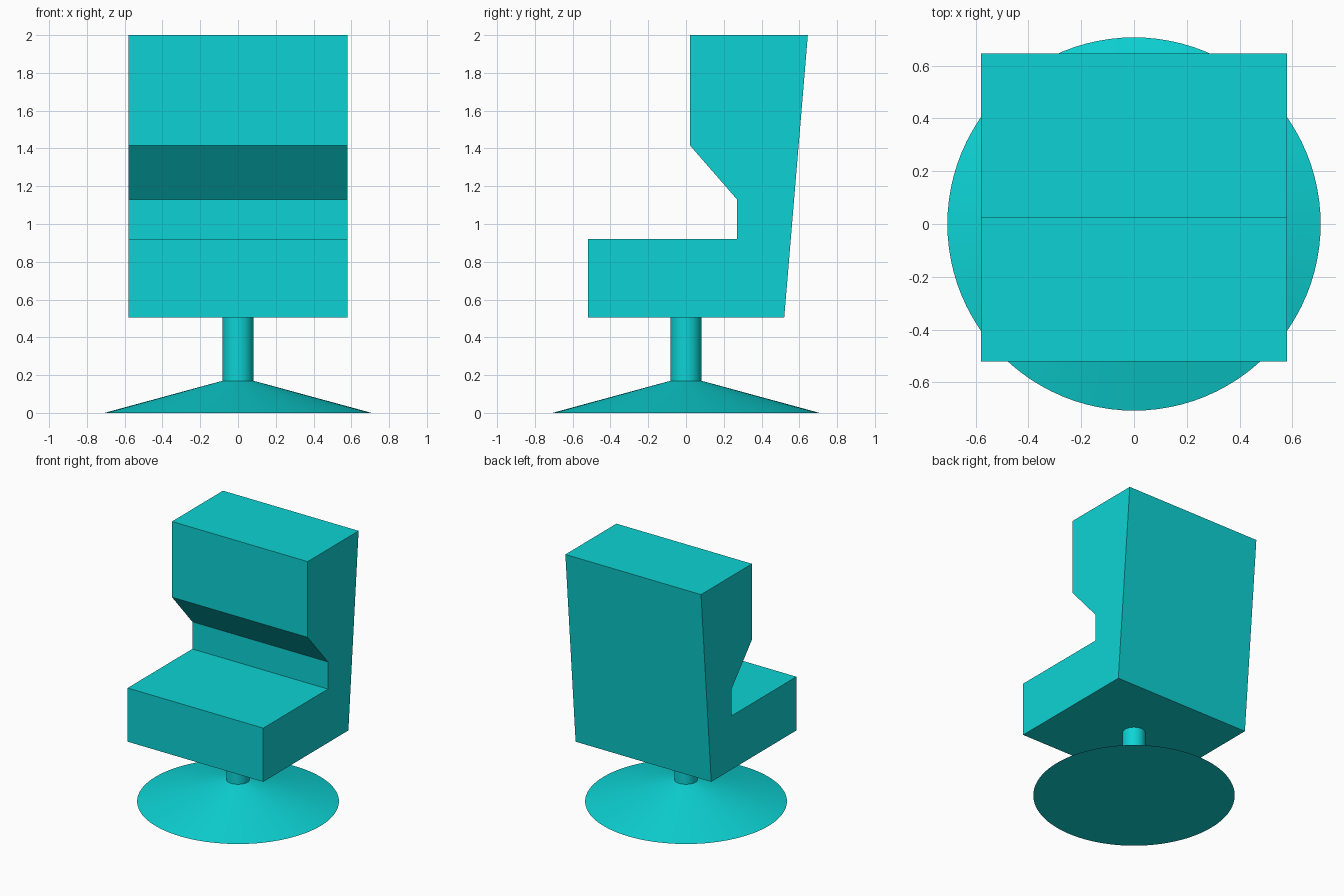
import bpy
import bmesh
import math

cube = bpy.data.objects.get("Cube")
if cube:
    bpy.data.objects.remove(cube, do_unlink=True)

# Single turquoise colour
turquoise = bpy.data.materials.new("turquoise")
turquoise.use_nodes = True
colour = (0.004, 0.65, 0.66, 1)
turquoise.diffuse_color = colour
turquoise.node_tree.nodes["Principled BSDF"].inputs["Base Color"].default_value = colour


def finish(name, bm):
    """Turn a bmesh into a named, coloured object."""
    bmesh.ops.recalc_face_normals(bm, faces=bm.faces)
    mesh = bpy.data.meshes.new(name)
    bm.to_mesh(mesh)
    bm.free()
    mesh.materials.append(turquoise)
    obj = bpy.data.objects.new(name, mesh)
    bpy.context.collection.objects.link(obj)
    return obj


def round_part(name, bottom_radius, top_radius, bottom, top):
    """Smooth-sided cone or cylinder standing between two heights."""
    bm = bmesh.new()
    bmesh.ops.create_cone(bm, cap_ends=True, segments=96, radius1=bottom_radius,
                          radius2=top_radius, depth=top - bottom)
    bmesh.ops.translate(bm, verts=bm.verts, vec=(0, 0, (bottom + top) / 2))
    obj = finish(name, bm)
    bpy.ops.object.select_all(action="DESELECT")
    obj.select_set(True)
    bpy.context.view_layer.objects.active = obj
    bpy.ops.object.shade_smooth_by_angle(angle=math.radians(12))


# Seat and backrest: one side profile (y, z) extruded across the width
half_width = 0.58
profile = [(-0.52, 0.505), (0.52, 0.505), (0.645, 2.0), (0.022, 2.0),
           (0.022, 1.415), (0.27, 1.13), (0.27, 0.92), (-0.52, 0.92)]
bm = bmesh.new()
side = bm.faces.new([bm.verts.new((-half_width, y, z)) for y, z in profile])
extruded = bmesh.ops.extrude_face_region(bm, geom=[side], use_keep_orig=True)
moved = [v for v in extruded["geom"] if isinstance(v, bmesh.types.BMVert)]
bmesh.ops.translate(bm, verts=moved, vec=(2 * half_width, 0, 0))
finish("seat_and_backrest", bm)

# Swivel column and flared floor base
round_part("column", 0.082, 0.082, 0.17, 0.505)
round_part("floor_base", 0.707, 0.082, 0, 0.17)
